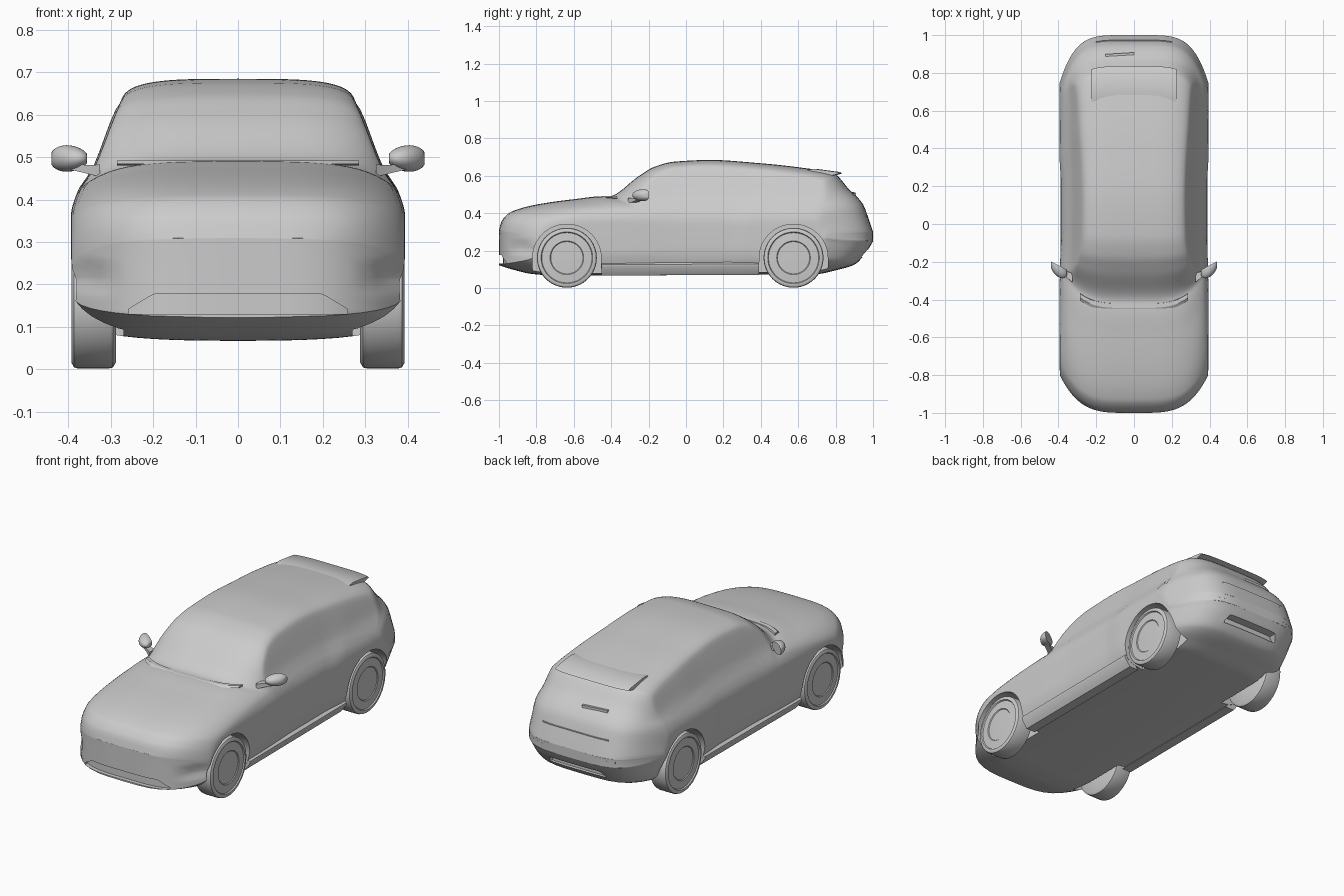
import bpy, bmesh
from math import sin, cos, pi

old = bpy.data.objects.get("Cube")
if old:
    bpy.data.objects.remove(old, do_unlink=True)

GREY = (0.6, 0.6, 0.6, 1)
paint = bpy.data.materials.new("light grey")
paint.use_nodes = True
paint.diffuse_color = GREY
paint.node_tree.nodes["Principled BSDF"].inputs["Base Color"].default_value = GREY


# ---------- helpers ----------
def curve(*keys):
    """Smooth curve through (position, value) keys that never overshoots."""
    xs, vs = zip(*keys)
    d = [(vs[i + 1] - vs[i]) / (xs[i + 1] - xs[i]) for i in range(len(xs) - 1)]
    m = [d[0]] + [2 * a * b / (a + b) if a * b > 0 else 0 for a, b in zip(d, d[1:])] + [d[-1]]

    def value(x):
        x = min(max(x, xs[0]), xs[-1])
        i = next(k for k in range(len(d)) if x <= xs[k + 1])
        h = xs[i + 1] - xs[i]
        t = (x - xs[i]) / h
        hold = t * t * (3 - 2 * t)
        return (vs[i] * (1 - hold) + vs[i + 1] * hold
                + h * m[i] * t * (1 - t) ** 2 - h * m[i + 1] * t * t * (1 - t))
    return value


def spread(a, b, n):
    return [a + (b - a) * i / n for i in range(n + 1)]


def finish(name, bm):
    bmesh.ops.recalc_face_normals(bm, faces=bm.faces)
    mesh = bpy.data.meshes.new(name)
    bm.to_mesh(mesh)
    bm.free()
    mesh.materials.append(paint)
    ob = bpy.data.objects.new(name, mesh)
    bpy.context.collection.objects.link(ob)
    return ob


def loft(name, rings, caps=True):
    """Skin a row of closed rings."""
    bm = bmesh.new()
    rows = [[bm.verts.new(p) for p in ring] for ring in rings]
    n = len(rows[0])
    for a, b in zip(rows, rows[1:]):
        for i in range(n):
            j = (i + 1) % n
            bm.faces.new((a[i], a[j], b[j], b[i]))
    if caps:
        bm.faces.new(rows[0])
        bm.faces.new(rows[-1])
    else:
        bmesh.ops.remove_doubles(bm, verts=bm.verts, dist=1e-5)
    return finish(name, bm)


def smooth(ob, degrees=32):
    bpy.ops.object.select_all(action='DESELECT')
    ob.select_set(True)
    bpy.context.view_layer.objects.active = ob
    bpy.ops.object.shade_smooth_by_angle(angle=degrees * pi / 180)


def cut(ob, cutter):
    bpy.context.view_layer.objects.active = ob
    mod = ob.modifiers.new("cut", 'BOOLEAN')
    mod.operation, mod.solver, mod.object = 'DIFFERENCE', 'EXACT', cutter
    bpy.ops.object.modifier_apply(modifier=mod.name)
    bpy.data.objects.remove(cutter, do_unlink=True)


# ---------- body shape ----------
top = curve((-1, .31), (-.985, .36), (-.93, .41), (-.78, .45), (-.6, .475), (-.44, .491),
            (-.42, .489), (-.25, .6), (-.17, .648), (-.06, .676), (.13, .685), (.39, .668),
            (.6, .646), (.79, .612), (.87, .53), (.945, .45), (.98, .36), (1, .3))
bottom = curve((-1, .122), (-.93, .1), (-.82, .075), (-.7, .067), (.7, .075),
               (.8, .095), (.9, .125), (.97, .2), (1, .25))
side = curve((.06, .35), (.13, .378), (.2, .392), (.36, .394), (.42, .378),
             (.466, .347), (.576, .304), (.654, .274), (.69, .262))
crown = curve((-1, .1), (-.45, .1), (-.3, .05), (0, .06), (.8, .06), (.9, .1), (1, .08))
girth = curve((-1, 1), (-.6, 1), (-.1, .982), (.3, .982), (.58, 1), (1, 1))
front_bow = curve((-1, 1), (-.5, 1), (.05, 0))
rear_bow = curve((.05, 0), (.8, 1), (1, 1))


def bowed(s, x):
    """Station position swept back towards the sides at both ends."""
    u = abs(x) / .393
    return s + .2 * u ** 4 * front_bow(s) - .25 * u ** 5 * rear_bow(s)


def section(s, shrink=1):
    zt, zb = top(s), bottom(s)
    rt, rb = min(crown(s), .5 * (zt - zb)), min(.05, .35 * (zt - zb))
    half = []
    for i in range(15):
        a = i / 14 * pi / 2
        half.append((sin(a) ** .57, zt - rt + rt * max(cos(a), 0) ** .57))
    half += [(1, z) for z in spread(zt - rt, zb + rb, 14)[1:-1]]
    for i in range(11):
        a = (1 - i / 10) * pi / 2
        half.append((sin(a) ** .75, zb + rb - rb * max(cos(a), 0) ** .75))
    right = [(f * side(z) * girth(s) * shrink, z) for f, z in half]
    ring = right + [(-x, z) for x, z in right[-2:0:-1]]
    return [(x, bowed(s, x), z) for x, z in ring]


N = 150
stations = [.5 * (2 * i / N - 1) - .5 * cos(pi * i / N) for i in range(N + 1)]
shrinks = [i / 12 for i in range(12)]
rings = [section(-1, k) for k in shrinks]
rings += [section(s) for s in stations]
rings += [section(1, k) for k in reversed(shrinks)]
body = loft("body", rings, caps=False)

# soft pockets in the front corners of the bumper
for v in body.data.vertices:
    x, y, z = v.co
    if y < -.7:
        near = max(0, 1 - ((abs(x) - .345) / .05) ** 2 - ((z - .215) / .055) ** 2)
        v.co.y += .025 * near ** 2

# wheel arches
AXLES = {"front": -.637, "rear": .575}
for place, y0 in AXLES.items():
    for sgn in (1, -1):
        arc = [(y0 + .183 * cos(a), .163 + .178 * sin(a)) for a in spread(0, pi, 48)]
        outline = [(y0 + .187, -.1)] + arc + [(y0 - .187, -.1)]
        cut(body, loft("arch_cutter", [[(sgn * x, y, z) for y, z in outline] for x in (.27, .6)]))


# recessed openings at both ends
def opening(half, lo, hi, slope, y_out, back):
    rows = []
    for x in spread(-half, half, 40):
        h = min(hi, lo + .012 + (half - abs(x)) * slope)
        y = bowed(back, x)
        rows.append([(x, y_out, lo), (x, y_out, h), (x, y, h), (x, y, lo)])
    return loft("opening_cutter", rows)


cut(body, opening(.258, .13, .178, .6, -1.2, -.978))
cut(body, opening(.17, .165, .205, 1.5, 1.2, .925))
smooth(body)


# ---------- trim ----------
def strip(name, half, outline, n=30):
    """Bar across the car following the bow of the body; outline is (station, z)."""
    smooth(loft(name, [[(x, bowed(s, x), z) for s, z in outline]
                       for x in spread(-half, half, n)]))


strip("roof_spoiler", .225, [(.66, .632), (.7, .637), (.825, .62), (.835, .612), (.78, .598)])
strip("tailgate_ledge", .2, [(.95, .392), (.974, .388), (.972, .38), (.95, .378)])
strip("bumper_ledge", .25, [(.97, .288), (1, .284), (1, .274), (.97, .27)])
strip("cowl_edge", .285, [(-.46, .484), (-.445, .4925), (-.422, .4915), (-.42, .48)])

wiper = [[(x, y + dy, z + dz) for dy, dz in ((-.006, -.01), (.006, -.01), (.006, .008), (-.006, .008))]
         for x, y, z in ((-.15, .893, .505), (0, .902, .5))]
loft("rear_wiper", wiper)

for label, sgn in (("left", 1), ("right", -1)):
    # sill under the doors
    profile = [(.3, .067), (.355, .067), (.388, .112), (.389, .125), (.365, .14)]
    smooth(loft(label + "_sill", [[(sgn * x, y, z + lift) for x, z in profile]
                                  for y, lift in ((-.452, 0), (.39, .004))]))

    # mirror shell, flat at the back and swept outwards
    bm = bmesh.new()
    bmesh.ops.create_uvsphere(bm, u_segments=32, v_segments=20, radius=1)
    for v in bm.verts:
        x, y, z = v.co
        x = max(-1, min(1, x * 1.1))
        y = min(y, .25)
        v.co = (sgn * (.398 + .042 * x), -.232 + .05 * y + .022 * x,
                .497 + .031 * z * (1 + .12 * x))
    smooth(finish(label + "_mirror", bm), 40)

    # mirror stalk
    stalk = [[(sgn * x, y + a * r, z + b * r * .6) for a, b in ((-1, -1), (1, -1), (1, 1), (-1, 1))]
             for x, y, z, r in ((.325, -.285, .468, .024), (.36, -.265, .472, .016),
                                (.395, -.245, .48, .016))]
    smooth(loft(label + "_mirror_stalk", stalk))

    # wheels, lathed from inner face to hub
    lathe = [(.288, .06), (.288, .146), (.295, .158), (.305, .16), (.378, .16), (.387, .157),
             (.392, .148), (.392, .138), (.386, .134), (.389, .09), (.385, .086), (.387, .03)]
    for place, y0 in AXLES.items():
        turns = [2 * pi * i / 64 for i in range(64)]
        smooth(loft(label + "_" + place + "_wheel",
                    [[(sgn * x, y0 + r * cos(a), .162 + r * sin(a)) for a in turns]
                     for x, r in lathe]))
